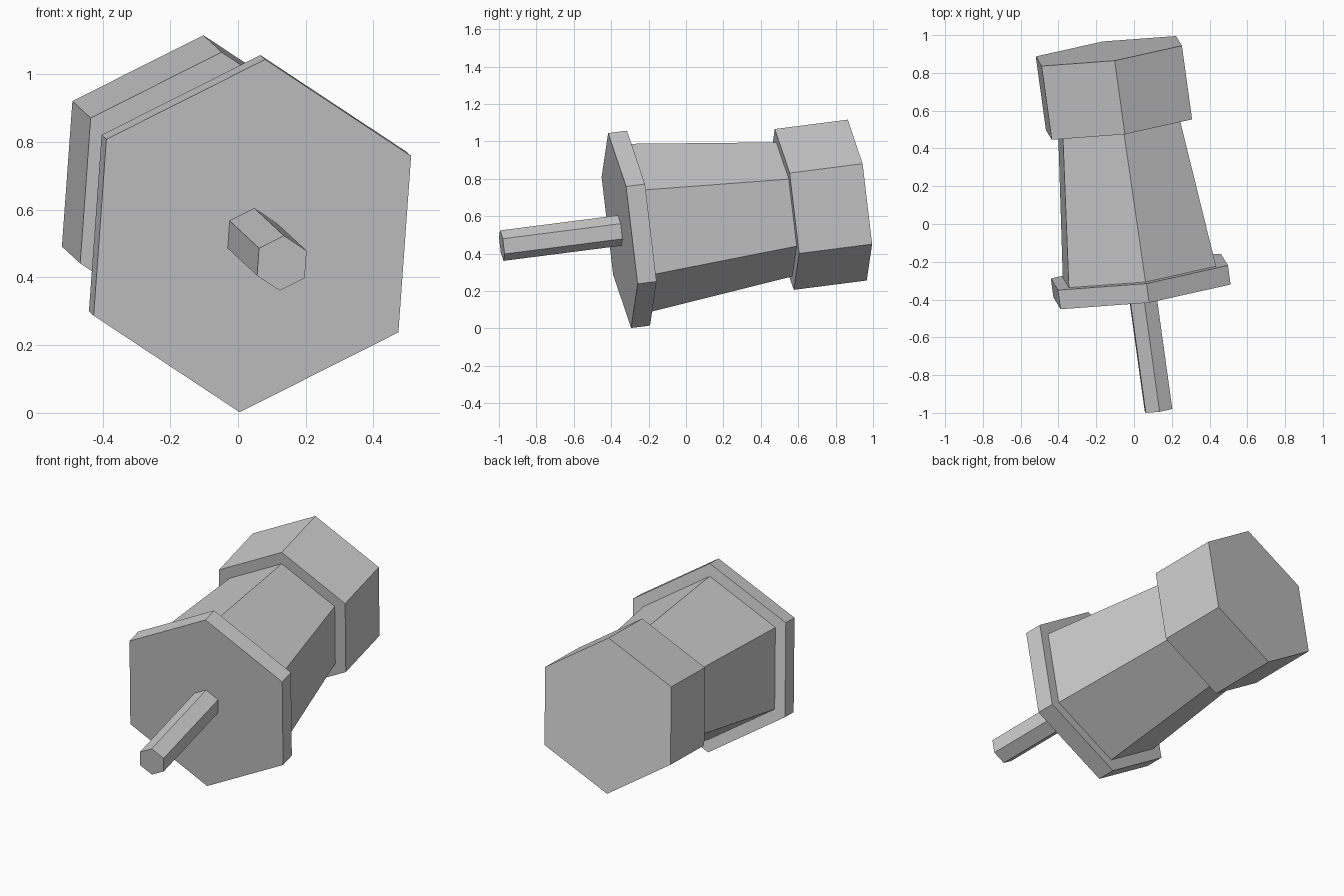
import bpy
import bmesh
import math
from mathutils import Vector

cube = bpy.data.objects.get("Cube")
if cube:
    bpy.data.objects.remove(cube, do_unlink=True)

# One plain grey
grey = bpy.data.materials.new("plain_grey")
grey.use_nodes = True
grey.diffuse_color = (0.6, 0.6, 0.6, 1)
grey.node_tree.nodes["Principled BSDF"].inputs["Base Color"].default_value = (0.6, 0.6, 0.6, 1)

# Tilted axis through the centre of the flange's front face
SIDES = 6
origin = Vector((0.0425, -0.355, 0.523))
axis = Vector((-0.136, 0.983, 0.126)).normalized()
corner = Vector((0.0713, -0.116, 0.992))
corner = (corner - axis * corner.dot(axis)).normalized()
across = axis.cross(corner)


def hex_frustum(name, start, end, r_start, r_end):
    """Closed six-sided frustum between two distances along the axis."""
    bm = bmesh.new()
    rings = []
    for dist, radius in ((start, r_start), (end, r_end)):
        ring = []
        for i in range(SIDES):
            a = math.tau * i / SIDES
            direction = corner * math.cos(a) + across * math.sin(a)
            ring.append(bm.verts.new(origin + axis * dist + direction * radius))
        rings.append(ring)
    for ring in rings:
        bm.faces.new(ring)
    for i in range(SIDES):
        j = (i + 1) % SIDES
        bm.faces.new((rings[0][i], rings[0][j], rings[1][j], rings[1][i]))
    bmesh.ops.recalc_face_normals(bm, faces=bm.faces)
    mesh = bpy.data.meshes.new(name)
    bm.to_mesh(mesh)
    bm.free()
    mesh.materials.append(grey)
    obj = bpy.data.objects.new(name, mesh)
    bpy.context.collection.objects.link(obj)
    return obj


# Thin rod, wide flange, tapered body and rear cap
hex_frustum("front_rod", -0.641, 0.0, 0.082, 0.082)
hex_frustum("flange", 0.0, 0.103, 0.526, 0.526)
hex_frustum("tapered_body", 0.103, 0.896, 0.455, 0.362)
hex_frustum("rear_cap", 0.896, 1.293, 0.434, 0.434)
